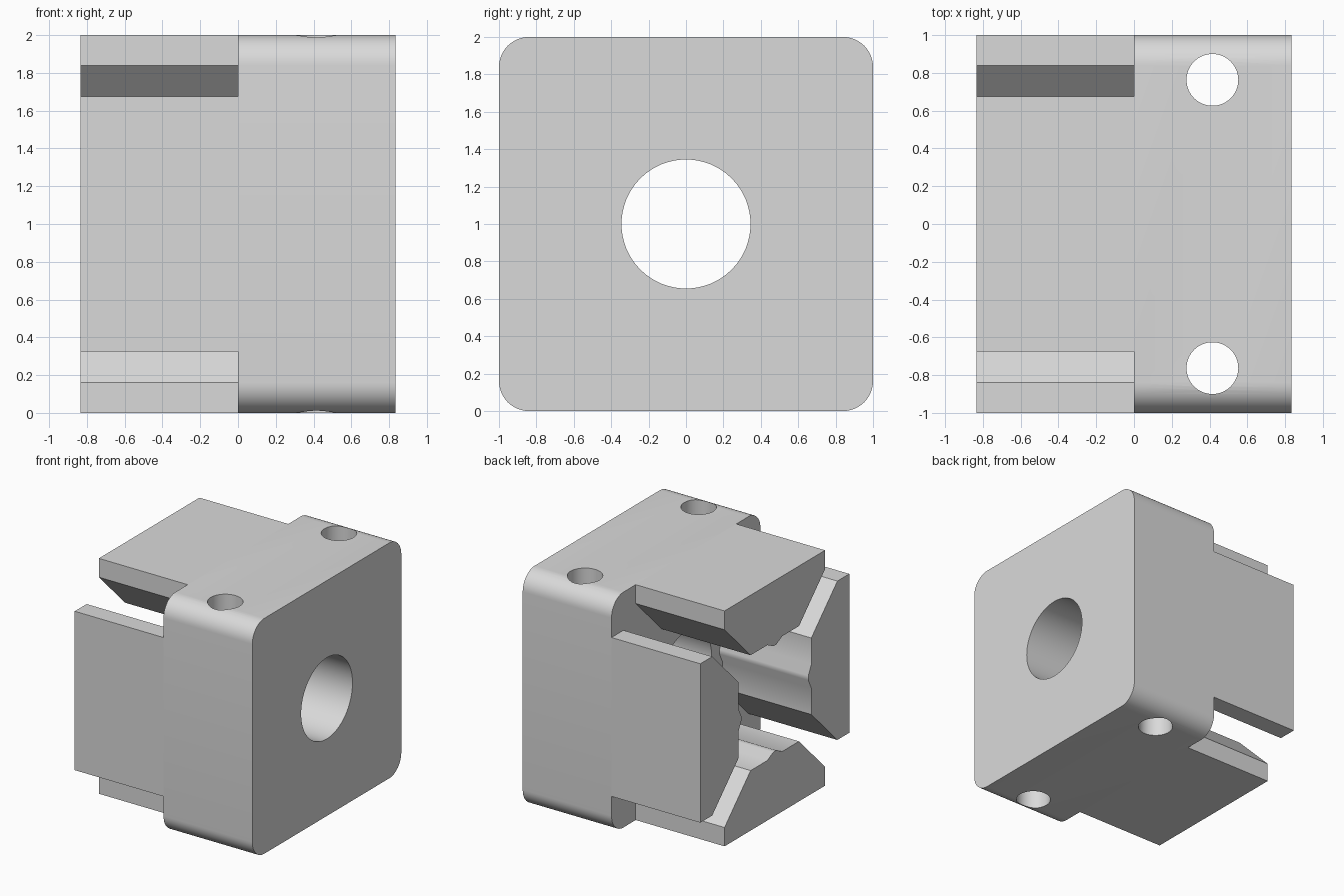
import bpy
import bmesh
import math
from mathutils import Matrix, Vector

old = bpy.data.objects.get("Cube")
if old:
    bpy.data.objects.remove(old, do_unlink=True)

END = 0.835           # half length along x
CENTRE = Vector((0, 0, 1))

grey = bpy.data.materials.new("light grey")
grey.use_nodes = True
grey.diffuse_color = (0.7, 0.7, 0.7, 1)
grey.node_tree.nodes["Principled BSDF"].inputs["Base Color"].default_value = (0.7, 0.7, 0.7, 1)


def make_object(name, bm):
    bmesh.ops.recalc_face_normals(bm, faces=bm.faces)
    mesh = bpy.data.meshes.new(name)
    bm.to_mesh(mesh)
    bm.free()
    mesh.materials.append(grey)
    obj = bpy.data.objects.new(name, mesh)
    bpy.context.collection.objects.link(obj)
    return obj


def smooth(obj):
    bpy.ops.object.select_all(action='DESELECT')
    obj.select_set(True)
    bpy.context.view_layer.objects.active = obj
    bpy.ops.object.shade_smooth_by_angle(angle=math.radians(30))


def drill(target, centre, radius, axis):
    # Subtract a long round cutter, then discard it
    bm = bmesh.new()
    bmesh.ops.create_cone(bm, cap_ends=True, segments=64, radius1=radius,
                          radius2=radius, depth=3)
    if axis == 'X':
        bmesh.ops.rotate(bm, verts=bm.verts, matrix=Matrix.Rotation(math.pi / 2, 3, 'Y'))
    bmesh.ops.translate(bm, verts=bm.verts, vec=centre)
    cutter = make_object("hole_cutter", bm)
    cutter.hide_render = True
    mod = target.modifiers.new("hole", 'BOOLEAN')
    mod.operation = 'DIFFERENCE'
    mod.solver = 'EXACT'
    mod.object = cutter
    bpy.context.view_layer.objects.active = target
    bpy.ops.object.modifier_apply(modifier=mod.name)
    bpy.data.objects.remove(cutter, do_unlink=True)


# Base block with long edges rounded
bm = bmesh.new()
bmesh.ops.create_cube(bm, size=1)
bmesh.ops.scale(bm, verts=bm.verts, vec=(END, 2, 2))
bmesh.ops.translate(bm, verts=bm.verts, vec=(END / 2, 0, 1))
long_edges = [e for e in bm.edges if abs(e.verts[0].co.x - e.verts[1].co.x) > 0.1]
bmesh.ops.bevel(bm, geom=long_edges, offset=0.16, segments=12, profile=0.5, affect='EDGES')
block = make_object("base_block", bm)

# Central bore and the two upright screw holes
drill(block, CENTRE, 0.345, 'X')
for side in (-1, 1):
    drill(block, Vector((0.415, side * 0.763, 1)), 0.137, 'Z')
smooth(block)

# Jaw section: half profile (across, outward), mirrored about its ridge
half = [(0.675, 1.0), (0.675, 0.84), (0.325, 0.49), (0.1, 0.49), (0.02, 0.45)]
profile = half + [(-a, b) for a, b in reversed(half)]


def make_jaw(name, angle):
    bm = bmesh.new()
    face = bm.faces.new([bm.verts.new((-END, a, b)) for a, b in profile])
    ext = bmesh.ops.extrude_face_region(bm, geom=[face], use_keep_orig=True)
    moved = [g for g in ext["geom"] if isinstance(g, bmesh.types.BMVert)]
    bmesh.ops.translate(bm, verts=moved, vec=(END, 0, 0))
    bmesh.ops.rotate(bm, verts=bm.verts, matrix=Matrix.Rotation(angle, 3, 'X'))
    bmesh.ops.translate(bm, verts=bm.verts, vec=CENTRE)
    smooth(make_object(name, bm))


# Four jaws around the long axis
for i, name in enumerate(("top_jaw", "front_jaw", "bottom_jaw", "back_jaw")):
    make_jaw(name, i * math.pi / 2)
